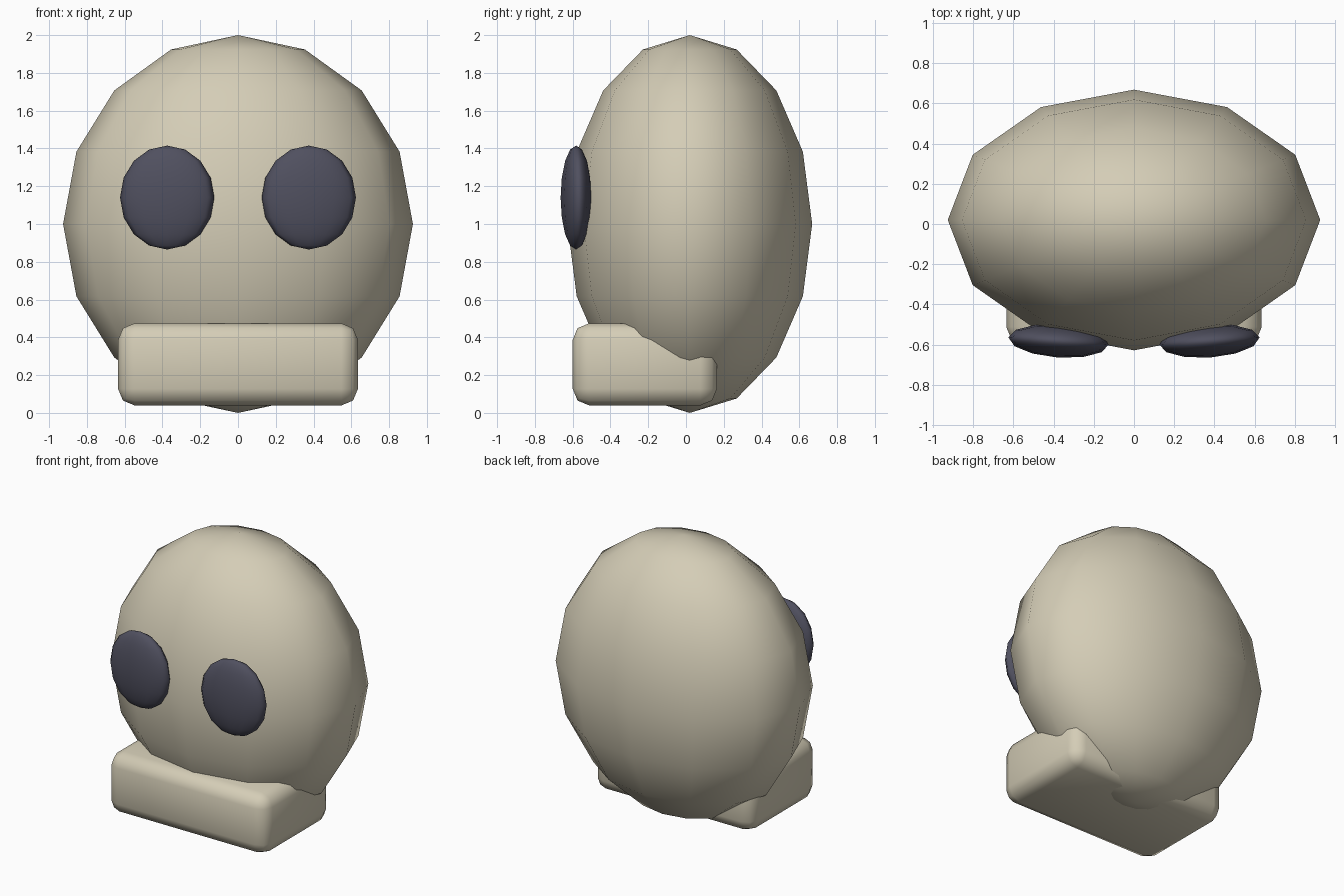
import bpy, math

if "Cube" in bpy.data.objects:
    bpy.data.objects.remove(bpy.data.objects["Cube"])


def material(name, rgb):
    m = bpy.data.materials.new(name)
    m.diffuse_color = (*rgb, 1)
    m.use_nodes = True
    m.node_tree.nodes["Principled BSDF"].inputs["Base Color"].default_value = m.diffuse_color
    return m


bone = material("bone", (0.66, 0.61, 0.47))
dark = material("dark_socket", (0.08, 0.08, 0.115))


def finish(name, mat):
    ob = bpy.context.object
    ob.name = name
    ob.data.materials.append(mat)
    bpy.ops.object.shade_smooth()
    return ob


def ellipsoid(name, loc, radii, mat, turn=0.0):
    bpy.ops.mesh.primitive_uv_sphere_add(segments=12, ring_count=8, radius=1,
                                         location=loc, rotation=(0, 0, turn))
    bpy.context.object.scale = radii
    return finish(name, mat)


# Cranium
ellipsoid("cranium", (0, 0.02, 1.0), (0.926, 0.648, 1.0), bone)

# Eye sockets, turned slightly outward
for side, label in ((-1, "left"), (1, "right")):
    ellipsoid(label + "_eye_socket", (side * 0.375, -0.582, 1.14),
              (0.25, 0.082, 0.275), dark, side * math.radians(4))

# Jaw block with rounded edges
bpy.ops.mesh.primitive_cube_add(size=1, location=(0, -0.218, 0.257))
bpy.context.object.scale = (1.27, 0.764, 0.435)
bpy.ops.object.transform_apply(location=False, rotation=False, scale=True)
jaw = finish("jaw", bone)
bevel = jaw.modifiers.new("rounded_edges", 'BEVEL')
bevel.width = 0.088
bevel.segments = 2
bevel.limit_method = 'NONE'
bevel.harden_normals = False
